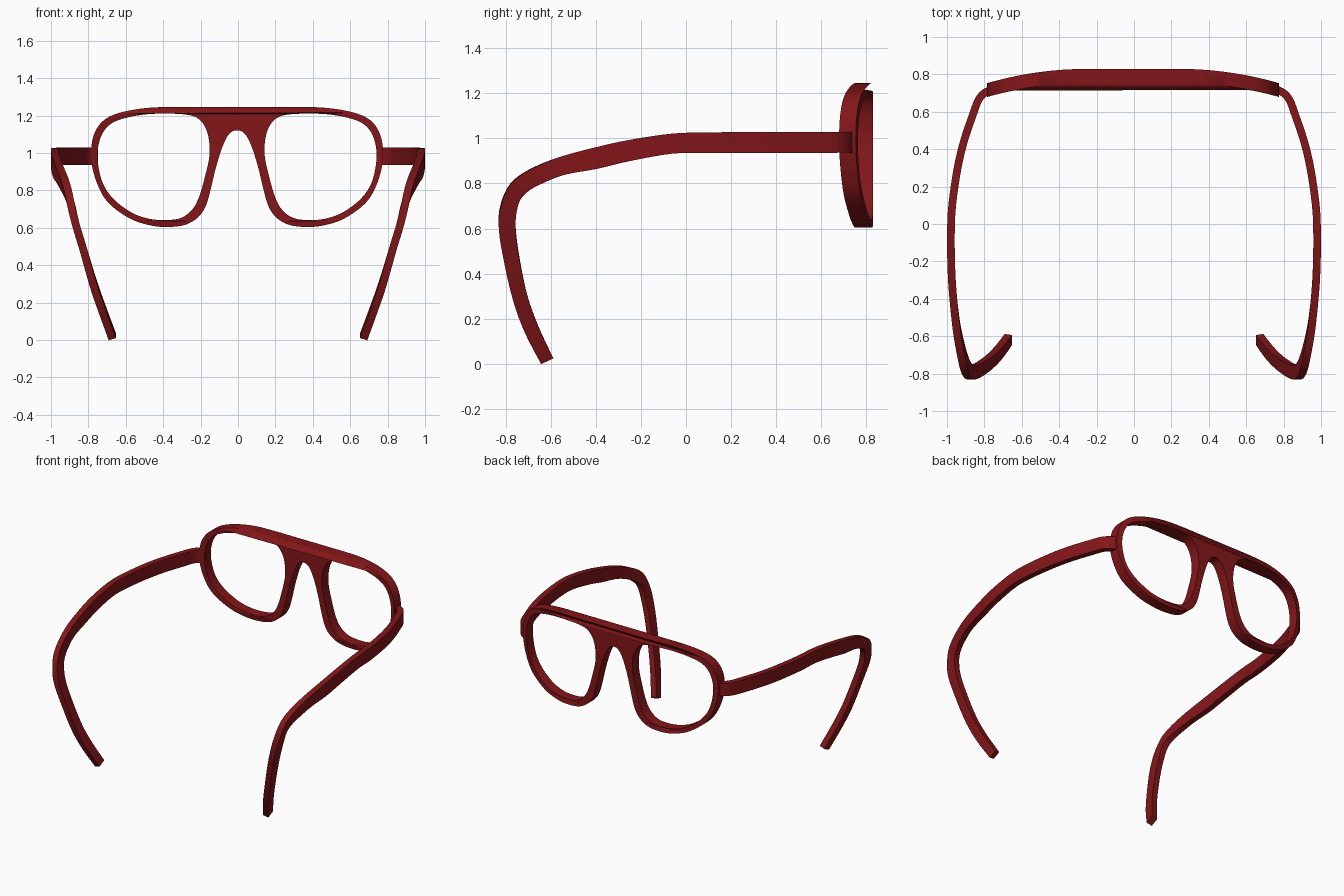
import bpy, bmesh
from mathutils import Vector
from math import radians

if "Cube" in bpy.data.objects:
    bpy.data.objects.remove(bpy.data.objects["Cube"])


def smooth_path(points, steps, closed=False):
    """Catmull-Rom interpolation through points of any dimension."""
    p = [Vector(q) for q in points]
    n = len(p)
    get = (lambda i: p[i % n]) if closed else (lambda i: p[max(0, min(n - 1, i))])
    out = []
    for i in range(n if closed else n - 1):
        a, b, c, d = (get(i + k) for k in (-1, 0, 1, 2))
        for s in range(steps):
            t = s / steps
            out.append(0.5 * (2 * b + (c - a) * t + (2 * a - 5 * b + 4 * c - d) * t * t
                              + (3 * b - a - 3 * c + d) * t ** 3))
    if not closed:
        out.append(p[-1])
    return out


red = bpy.data.materials.new("dark_red")
red.diffuse_color = (0.23, 0.008, 0.01, 1)
red.use_nodes = True
red.node_tree.nodes["Principled BSDF"].inputs["Base Color"].default_value = red.diffuse_color


def finish(bm, name):
    bmesh.ops.remove_doubles(bm, verts=bm.verts, dist=1e-5)
    bmesh.ops.recalc_face_normals(bm, faces=bm.faces)
    me = bpy.data.meshes.new(name)
    bm.to_mesh(me)
    bm.free()
    me.materials.append(red)
    ob = bpy.data.objects.new(name, me)
    bpy.context.collection.objects.link(ob)
    bpy.ops.object.select_all(action='DESELECT')
    ob.select_set(True)
    bpy.context.view_layer.objects.active = ob
    bpy.ops.object.shade_smooth_by_angle(angle=radians(35))


# Front frame: half outline (x, z) from top centre round to the nose arch
half = [(0, 1.245), (.25, 1.245), (.45, 1.243), (.60, 1.222), (.695, 1.187), (.75, 1.13),
        (.777, 1.05), (.777, .94), (.743, .823), (.685, .73), (.575, .65), (.47, .614),
        (.378, .604), (.283, .614), (.215, .65), (.17, .71), (.143, .797), (.115, .914),
        (.083, 1.02), (.052, 1.088), (.025, 1.115), (0, 1.12)]
outline = half + [(-x, z) for x, z in half[-2:0:-1]]

# Lens opening (x, z)
lens = [(.29, 1.207), (.45, 1.209), (.575, 1.192), (.668, 1.16), (.718, 1.107), (.743, 1.03),
        (.743, .94), (.716, .834), (.657, .75), (.561, .68), (.47, .648), (.378, .641),
        (.299, .653), (.24, .697), (.203, .765), (.175, .86), (.15, .968), (.148, 1.05),
        (.166, 1.128), (.21, 1.185)]

cu = bpy.data.curves.new("frame_profile", 'CURVE')
cu.dimensions = '2D'
cu.fill_mode = 'BOTH'
cu.extrude = 0.037
for loop in (outline, lens, [(-x, z) for x, z in lens]):
    pts = smooth_path(loop, 5, True)
    sp = cu.splines.new('POLY')
    sp.points.add(len(pts) - 1)
    for q, v in zip(sp.points, pts):
        q.co = (v.x, v.y, 0, 1)
    sp.use_cyclic_u = True
helper = bpy.data.objects.new("frame_profile", cu)
bpy.context.collection.objects.link(helper)
bpy.context.view_layer.update()
flat = bpy.data.meshes.new_from_object(helper.evaluated_get(bpy.context.evaluated_depsgraph_get()))
bpy.data.objects.remove(helper)

# Stand the frame up and wrap its ends backwards
bm = bmesh.new()
bm.from_mesh(flat)
bpy.data.meshes.remove(flat)
for v in bm.verts:
    x, z, d = v.co
    v.co = (x - .005, .792 + d - .27 * max(0, abs(x) - .25) ** 2, z)
finish(bm, "front_frame")

# Temple arms: (x, outer y, outer z, inner y, inner z) along the path
arm = [(x, y, top, y, bot) for x, y, top, bot in (
    (.757, .722, 1.028, .936), (.80, .70, 1.028, .936), (.833, .66, 1.028, .936),
    (.863, .58, 1.028, .935), (.907, .45, 1.028, .935), (.943, .30, 1.028, .935),
    (.972, .10, 1.026, .935), (.979, -.06, 1.021, .932), (.976, -.25, .993, .899),
    (.966, -.40, .96, .864))]
arm += [(.948, -.57, .914, -.54, .838), (.926, -.70, .858, -.64, .80),
        (.908, -.78, .796, -.702, .766), (.89, -.82, .708, -.742, .717),
        (.868, -.831, .62, -.756, .62), (.828, -.813, .487, -.742, .487),
        (.772, -.769, .288, -.704, .305), (.722, -.716, .142, -.654, .164),
        (.672, -.645, .004, -.591, .03)]

for side, name in ((1, "right_temple"), (-1, "left_temple")):
    bm = bmesh.new()
    path = smooth_path(arm, 4)
    pairs = [(Vector((s[0], s[1], s[2])), Vector((s[0], s[3], s[4]))) for s in path]
    mids = [(a + b) / 2 for a, b in pairs]
    rings = []
    for i, (a, b) in enumerate(pairs):
        tangent = mids[min(i + 1, len(mids) - 1)] - mids[max(i - 1, 0)]
        n = tangent.cross(a - b).normalized() * .0205
        ring = [a + n, a - n, b - n, b + n]
        rings.append([bm.verts.new((side * c.x, c.y, c.z)) for c in ring])
    for r, s in zip(rings, rings[1:]):
        for k in range(4):
            bm.faces.new((r[k], r[(k + 1) % 4], s[(k + 1) % 4], s[k]))
    bm.faces.new(rings[0])
    bm.faces.new(rings[-1])
    finish(bm, name)
